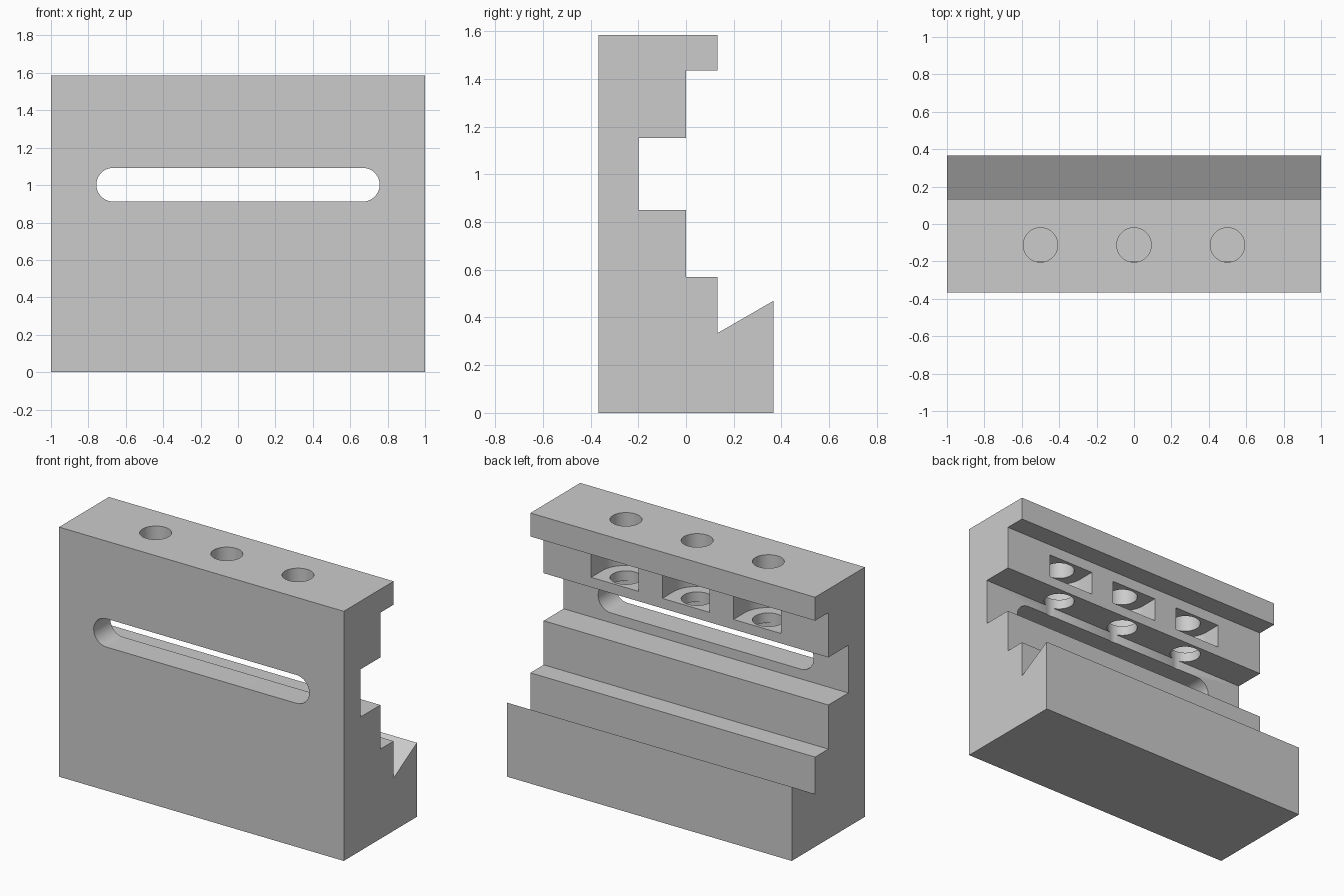
import bpy, bmesh
from math import sin, cos, pi, radians
from mathutils import Vector

cube = bpy.data.objects.get("Cube")
if cube:
    bpy.data.objects.remove(cube, do_unlink=True)

grey = bpy.data.materials.new("plain grey")
grey.use_nodes = True
colour = (0.6, 0.6, 0.6, 1)
grey.diffuse_color = colour
grey.node_tree.nodes["Principled BSDF"].inputs["Base Color"].default_value = colour


def prism(name, points, push):
    """Extrude a closed outline of 3D points along a vector."""
    bm = bmesh.new()
    face = bm.faces.new([bm.verts.new(p) for p in points])
    grown = bmesh.ops.extrude_face_region(bm, geom=[face])["geom"]
    bmesh.ops.translate(bm, vec=Vector(push),
                        verts=[v for v in grown if isinstance(v, bmesh.types.BMVert)])
    bmesh.ops.recalc_face_normals(bm, faces=bm.faces)
    mesh = bpy.data.meshes.new(name)
    bm.to_mesh(mesh)
    bm.free()
    mesh.materials.append(grey)
    obj = bpy.data.objects.new(name, mesh)
    bpy.context.collection.objects.link(obj)
    return obj


def arc(cx, cy, r, start, end, steps=32):
    angles = [radians(start + (end - start) * i / steps) for i in range(steps + 1)]
    return [(cx + r * cos(a), cy + r * sin(a)) for a in angles]


def cut(target, cutter):
    cutter.hide_render = True
    mod = target.modifiers.new(cutter.name, "BOOLEAN")
    mod.operation = "DIFFERENCE"
    mod.solver = "EXACT"
    mod.object = cutter
    bpy.context.view_layer.objects.active = target
    bpy.ops.object.modifier_apply(modifier=mod.name)
    bpy.data.objects.remove(cutter, do_unlink=True)


# Stepped block with a groove, a top lip and a sloped foot
outline = [(-.367, 0), (.367, 0), (.367, .47), (.133, .335), (.133, .57),
           (0, .57), (0, .85), (-.2, .85), (-.2, 1.152), (0, 1.152),
           (0, 1.436), (.133, 1.436), (.133, 1.585), (-.367, 1.585)]
block = prism("slotted_block", [(-1, y, z) for y, z in outline], (2, 0, 0))

# Long round-ended slot through the web
slot = arc(.667, 1.002, .09, -90, 90) + arc(-.667, 1.002, .09, 90, 270)
cut(block, prism("slot_cutter", [(x, -.5, z) for x, z in slot], (0, .4, 0)))

# Three bolt holes, each with a round-ended nut pocket open to the back
for x in (-.5, 0, .5):
    hole = arc(x, -.112, .092, 0, 360, 48)[:-1]
    cut(block, prism("hole_cutter", [(px, py, 1.0) for px, py in hole], (0, 0, .7)))
    pocket = arc(x, -.112, .166, 180, 360) + [(x + .166, .05), (x - .166, .05)]
    cut(block, prism("pocket_cutter", [(px, py, 1.215) for px, py in pocket], (0, 0, .152)))

bpy.ops.object.select_all(action="DESELECT")
block.select_set(True)
bpy.context.view_layer.objects.active = block
bpy.ops.object.shade_smooth_by_angle(angle=radians(30))
